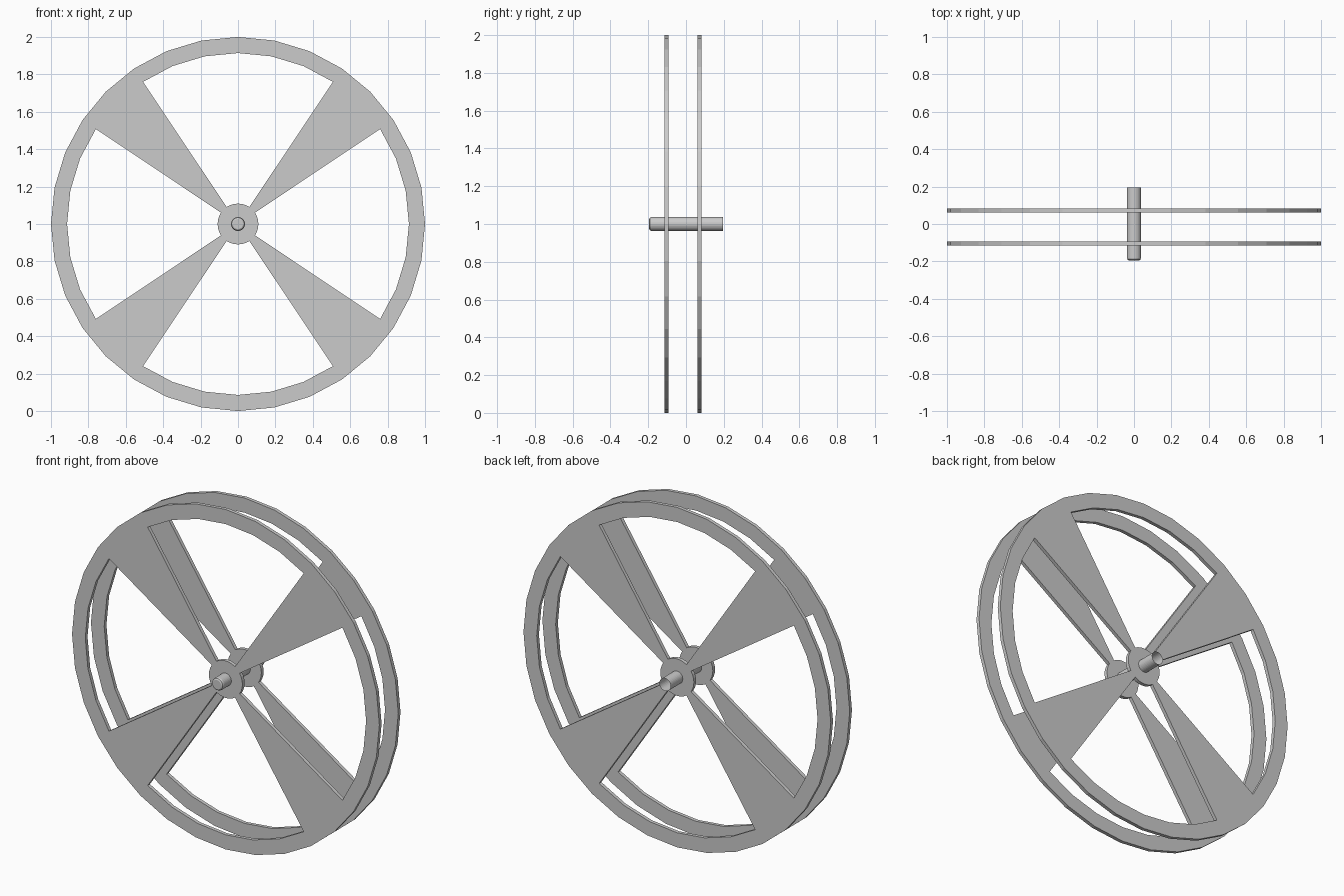
import bpy, bmesh
from math import sin, cos, pi

if "Cube" in bpy.data.objects:
    bpy.data.objects.remove(bpy.data.objects["Cube"])

N = 32
CZ = 1.0


def finish(bm, name):
    bmesh.ops.recalc_face_normals(bm, faces=bm.faces)
    me = bpy.data.meshes.new(name)
    bm.to_mesh(me)
    bm.free()
    ob = bpy.data.objects.new(name, me)
    bpy.context.collection.objects.link(ob)
    return ob


def ring(bm, r, y, n=N):
    return [bm.verts.new((r * cos(2 * pi * i / n), y, CZ + r * sin(2 * pi * i / n)))
            for i in range(n)]


# Flat wheel: hub, four wedge spokes and rim, cut from one plate
def wheel(name, y, thick=0.021):
    bm = bmesh.new()
    hub, inner, outer = [ring(bm, r, y - thick / 2) for r in (0.109, 0.914, 1.0)]
    bm.faces.new(hub)
    for i in range(N):
        j = (i + 1) % N
        bm.faces.new((inner[i], inner[j], outer[j], outer[i]))
        if i % 8 in (3, 4):
            bm.faces.new((hub[i], hub[j], inner[j], inner[i]))
    bmesh.ops.recalc_face_normals(bm, faces=bm.faces)
    ext = bmesh.ops.extrude_face_region(bm, geom=bm.faces[:], use_keep_orig=True)
    moved = [g for g in ext["geom"] if isinstance(g, bmesh.types.BMVert)]
    bmesh.ops.translate(bm, verts=moved, vec=(0, thick, 0))
    return finish(bm, name)


wheel("front_wheel", -0.104)
wheel("back_wheel", 0.072)

# Axle: bevelled closed front end, open back end
bm = bmesh.new()
rings = [ring(bm, r, y) for r, y in ((0.027, -0.195), (0.034, -0.191),
                                     (0.037, -0.182), (0.037, 0.195))]
bm.faces.new(rings[0])
for a, b in zip(rings, rings[1:]):
    for i in range(N):
        j = (i + 1) % N
        bm.faces.new((a[i], a[j], b[j], b[i]))
axle = finish(bm, "axle")
# Outward normals on the open tube
if axle.data.polygons[0].normal.y > 0:
    axle.data.flip_normals()
